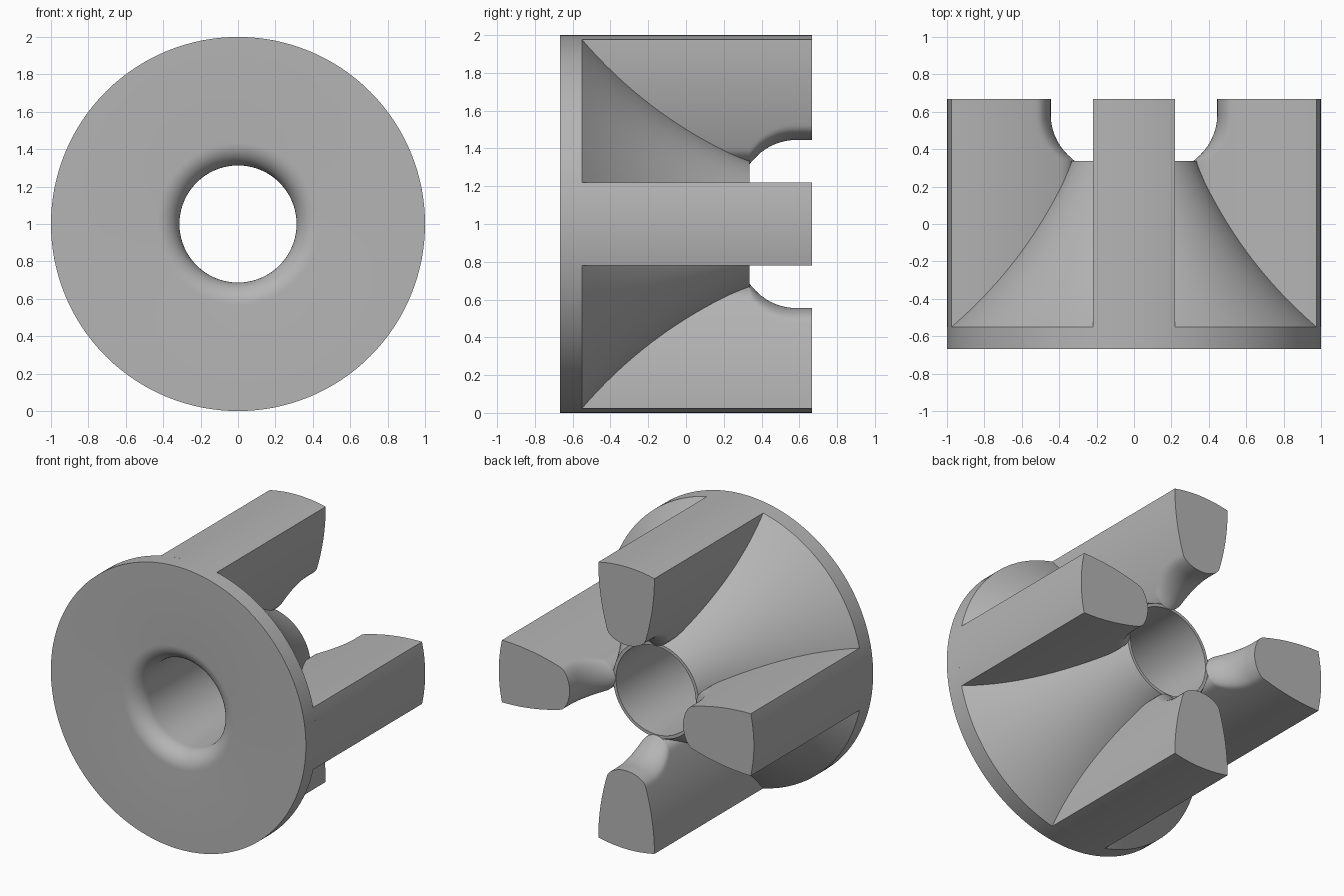
import bpy, bmesh, math
from mathutils import Matrix

cube = bpy.data.objects.get("Cube")
if cube:
    bpy.data.objects.remove(cube)

GREY = (0.46, 0.46, 0.46, 1)
mat = bpy.data.materials.new("plain grey")
mat.use_nodes = True
mat.diffuse_color = GREY
mat.node_tree.nodes["Principled BSDF"].inputs["Base Color"].default_value = GREY

FRONT, BACK = -0.668, 0.668      # ends of the whole part
FLANGE, HUB = -0.55, 0.337       # back of the flange, back of the hub
BORE, HALF_W = 0.313, 0.22       # bore radius, half width of a jaw
CORNER = math.sqrt(1 - HALF_W ** 2)


def finish(name, bm):
    bmesh.ops.recalc_face_normals(bm, faces=bm.faces)
    mesh = bpy.data.meshes.new(name)
    bm.to_mesh(mesh)
    bm.free()
    mesh.materials.append(mat)
    ob = bpy.data.objects.new(name, mesh)
    ob.location.z = 1
    bpy.context.collection.objects.link(ob)
    bpy.ops.object.select_all(action='DESELECT')
    ob.select_set(True)
    bpy.context.view_layer.objects.active = ob
    bpy.ops.object.shade_smooth_by_angle(angle=math.radians(35))


def skin(bm, rings, wrap):
    """Join neighbouring rings of vertices with quads."""
    pairs = list(zip(rings, rings[1:] + rings[:1] if wrap else rings[1:]))
    for a, b in pairs:
        for i in range(len(a)):
            j = (i + 1) % len(a)
            bm.faces.new((a[i], a[j], b[j], b[i]))


# Flange and trumpet-shaped hub with a rounded bore mouth, turned about y
profile = [(1, FRONT), (1, FLANGE)]
for i in range(1, 21):
    t = i / 20
    a, b, c = (1 - t) ** 2, 2 * t * (1 - t), t * t
    profile.append((a + b * 0.573 + c * 0.335, a * FLANGE - b * 0.173 + c * HUB))
profile.append((BORE, HUB))
FILLET = 0.12
for i in range(11):
    a = math.pi / 2 * i / 10
    profile.append((BORE + FILLET * (1 - math.cos(a)),
                    FRONT + FILLET * (1 - math.sin(a))))
bm = bmesh.new()
SEG = 128
rings = []
for s in range(SEG):
    a = 2 * math.pi * s / SEG
    rings.append([bm.verts.new((r * math.cos(a), y, r * math.sin(a))) for r, y in profile])
skin(bm, rings, True)
finish("flange_and_hub", bm)


# Jaws: tapering bars with a rounded inner edge, scooped out behind the hub
def tip_radius(y):
    if y <= HUB:
        return BORE + 0.005
    reach = 0.3
    d = max(0.585 - y, 0)
    return max(BORE + 0.005, 0.145 + math.sqrt(reach ** 2 - d * d))


def half_width(p, tip):
    side = HALF_W - 0.33 * (CORNER - p) ** 2
    u = min((p - tip) / 0.07, 1)
    return side * math.sqrt(1 - (1 - u) ** 2)


def section(y, n=24):
    tip = tip_radius(y)
    flank = []
    for i in range(1, n + 1):
        p = tip + (CORNER - tip) * (i / n) ** 2
        flank.append((p, half_width(p, tip)))
    arc = [HALF_W * k / 6 for k in range(5, -6, -1)]
    outer = [(math.sqrt(1 - w * w), w) for w in arc]
    mirrored = [(p, -w) for p, w in reversed(flank)]
    return [(p, y, w) for p, w in [(tip, 0)] + flank + outer + mirrored]


stations = [FLANGE, HUB]
stations += [HUB + (0.585 - HUB) * i / 16 for i in range(1, 17)] + [BACK]
for k, name in enumerate(("left_jaw", "top_jaw", "right_jaw", "bottom_jaw")):
    bm = bmesh.new()
    rings = [[bm.verts.new(co) for co in section(y)] for y in stations]
    skin(bm, rings, False)
    bm.faces.new(rings[0])
    bm.faces.new(rings[-1])
    bmesh.ops.rotate(bm, verts=bm.verts, matrix=Matrix.Rotation(-k * math.pi / 2, 3, 'Y'))
    finish(name, bm)
